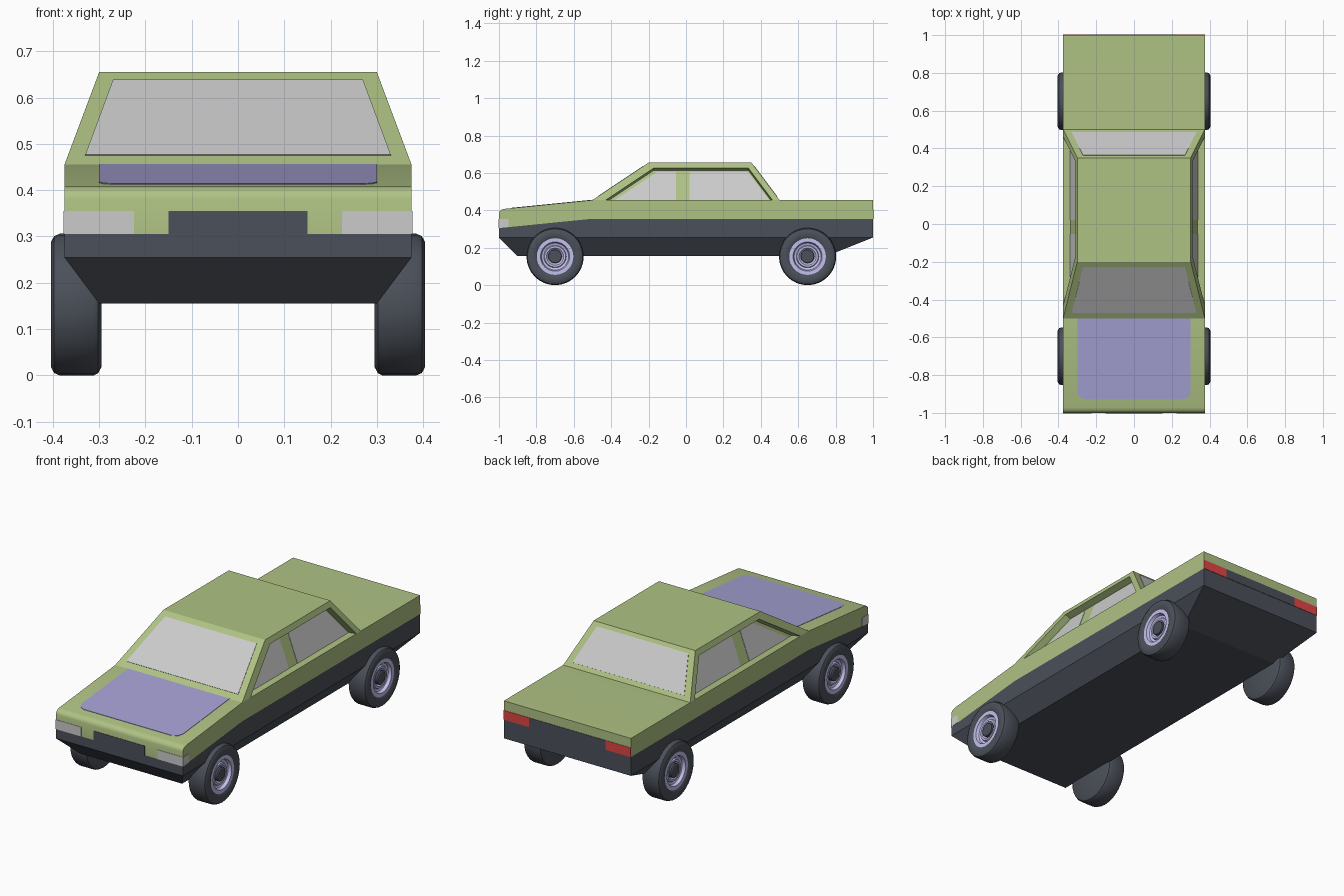
import bpy, bmesh, math
from mathutils import Vector

if "Cube" in bpy.data.objects:
    bpy.data.objects.remove(bpy.data.objects["Cube"])

def mat(name, r, g, b):
    m = bpy.data.materials.new(name)
    m.diffuse_color = (r, g, b, 1)
    m.use_nodes = True
    m.node_tree.nodes["Principled BSDF"].inputs["Base Color"].default_value = m.diffuse_color
    return m

GREEN = mat("green_paint", .43, .54, .23)
DARK = mat("dark_trim", .07, .08, .10)
PURPLE = mat("purple_paint", .38, .36, .66)
RIM = mat("rim_paint", .55, .53, .85)
RED = mat("red_lamp", .75, .06, .06)

def finish(name, bm, material=None, smooth=None):
    bmesh.ops.recalc_face_normals(bm, faces=bm.faces)
    me = bpy.data.meshes.new(name)
    bm.to_mesh(me)
    bm.free()
    ob = bpy.data.objects.new(name, me)
    bpy.context.collection.objects.link(ob)
    if material:
        me.materials.append(material)
    if smooth:
        bpy.ops.object.select_all(action='DESELECT')
        ob.select_set(True)
        bpy.context.view_layer.objects.active = ob
        bpy.ops.object.shade_smooth_by_angle(angle=math.radians(smooth))
    return ob

def prism(name, pts, vec, material=None, smooth=None):
    """Solid between a polygon and its translated copy."""
    bm = bmesh.new()
    a = [bm.verts.new(p) for p in pts]
    b = [bm.verts.new(Vector(p) + Vector(vec)) for p in pts]
    n = len(a)
    bm.faces.new(a)
    bm.faces.new(b[::-1])
    for i in range(n):
        bm.faces.new((a[i], b[i], b[(i + 1) % n], a[(i + 1) % n]))
    return finish(name, bm, material, smooth)

def panel(name, pts, material=None, t=.002):
    """Thin sheet lying on a surface."""
    p = [Vector(q) for q in pts]
    n = (p[1] - p[0]).cross(p[2] - p[0]).normalized() * t
    return prism(name, [q - n for q in p], n * 2, material)

def across(profile, x0, x1):
    return [(x0, y, z) for y, z in profile], (x1 - x0, 0, 0)

W = .375

# Dark lower body with tapered underside
bm = bmesh.new()
for s in (-1, 1):
    for y, z in ((-1, .305), (-.5, .355), (1, .355), (1, .255), (-1, .255)):
        bm.verts.new((s * W, y, z))
    for y in (-.9, .75):
        bm.verts.new((s * .3, y, .155))
bmesh.ops.convex_hull(bm, input=bm.verts)
bmesh.ops.dissolve_limit(bm, angle_limit=.01, verts=bm.verts, edges=bm.edges)
finish("lower_body", bm, DARK)

# Green upper body with rounded nose
pts, v = across([(-1, .305), (-.5, .355), (1, .355), (1, .455), (-.5, .455),
                 (-.97, .408), (-.985, .404), (-.996, .395), (-1, .382)], -W, W)
prism("upper_body", pts, v, GREEN, 35)

# Cabin with recessed side windows
outer = [(-.5, .455), (-.2, .655), (.35, .655), (.5, .455)]
inner = [(-.43, .455), (-.173, .626), (.334, .626), (.462, .455)]
LEAN = .375

def side_x(z):
    return .3 + (.655 - z) * LEAN

norm = Vector((1, 0, LEAN)).normalized()
bm = bmesh.new()
rims = []
for s in (-1, 1):
    push = Vector((s * norm.x, 0, norm.z)) * -.0365
    A = [bm.verts.new((s * side_x(z), y, z)) for y, z in outer]
    B = [bm.verts.new((s * side_x(z), y, z)) for y, z in inner]
    C = [bm.verts.new(b.co + push) for b in B]
    for i in range(3):
        bm.faces.new((A[i], A[i + 1], B[i + 1], B[i]))
        bm.faces.new((B[i], B[i + 1], C[i + 1], C[i]))
    bm.faces.new(C)
    rims.append(A)
L, R = rims
for i in range(3):
    bm.faces.new((L[i], L[i + 1], R[i + 1], R[i]))
finish("cabin", bm, GREEN)

# Side glass on the recess floor
glass = {"front_side_window": [(-.38, .455), (-.155, .605), (-.053, .605), (-.053, .455)],
         "rear_side_window": [(.02, .455), (.02, .605), (.33, .605), (.444, .455)]}
for s in (-1, 1):
    for name, g in glass.items():
        panel(name, [(s * (side_x(z) - .039), y, z) for y, z in g])

# Windshield and rear window
for name, y0, k in (("windshield", -.5, 1.5), ("rear_window", .5, -.75)):
    panel(name, [(x, y0 + (z - .455) * k, z) for x, z in
                 ((-.33, .475), (.33, .475), (.27, .637), (-.27, .637))])

# Purple bonnet panel with clipped front corners
panel("bonnet_panel", [(x, y, .455 + (y + .5) * .1) for x, y in
      ((-.3, -.5), (-.3, -.89), (-.29, -.915), (-.26, -.93),
       (.26, -.93), (.29, -.915), (.3, -.89), (.3, -.5))], PURPLE)

# Grille and rear trim
def upright(name, x0, x1, z0, z1, y, m):
    panel(name, [(x0, y, z0), (x1, y, z0), (x1, y, z1), (x0, y, z1)], m)

upright("grille", -.15, .15, .305, .355, -1, DARK)
upright("rear_trim", -.225, .225, .355, .405, 1, DARK)

# Headlights wrap round the corners; tail lights are flat
for s in (-1, 1):
    pts, v = across([(-1.002, .305), (-.95, .31), (-.95, .355), (-1.002, .355)],
                    s * .225, s * (W + .002))
    prism("headlight", pts, v)
    upright("tail_light", s * .225, s * W, .355, .405, 1, RED)

# Wheels: revolved tyre, rim and hub
def lathe(name, prof, centre, s, material, seg=32):
    bm = bmesh.new()
    vs = [bm.verts.new((s * x, 0, r)) for x, r in prof]
    es = [bm.edges.new(e) for e in zip(vs, vs[1:])]
    bmesh.ops.spin(bm, geom=vs + es, cent=(0, 0, 0), axis=(1, 0, 0),
                   angle=math.tau, steps=seg, use_merge=True)
    bmesh.ops.remove_doubles(bm, verts=bm.verts, dist=1e-5)
    ob = finish(name, bm, material, 30)
    ob.location = centre

tyre = [(.295, 0), (.295, .135), (.302, .148), (.312, .153), (.385, .153),
        (.397, .148), (.404, .135), (.404, .112), (.398, .098), (.37, .098)]
rim = [(.37, .098), (.398, .098), (.398, .078), (.382, .072), (.378, .06),
       (.386, .056), (.386, .046), (.374, .036)]
hub = [(.37, .036), (.39, .036), (.394, .03), (.394, 0)]
for s in (-1, 1):
    for y in (-.7, .65):
        c = (0, y, .153)
        lathe("tyre", tyre, c, s, DARK)
        lathe("rim", rim, c, s, RIM)
        lathe("hub", hub, c, s, DARK)
